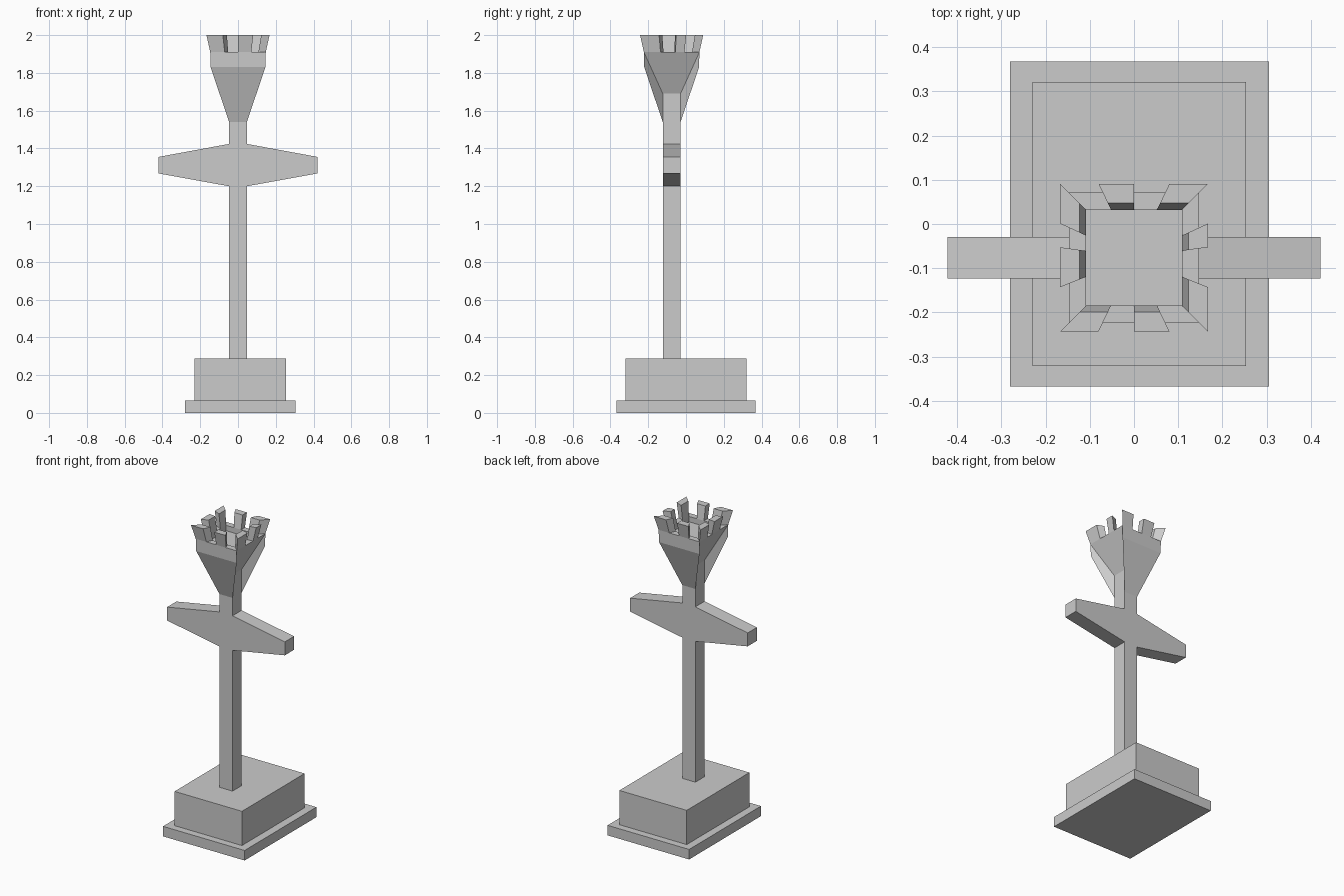
import bpy, bmesh
from mathutils import Vector

if "Cube" in bpy.data.objects:
    bpy.data.objects.remove(bpy.data.objects["Cube"])

CY = -0.076   # post and head axis sits forward of the plinth centre


def make(name, verts, faces):
    mesh = bpy.data.meshes.new(name)
    bm = bmesh.new()
    vs = [bm.verts.new(v) for v in verts]
    for f in faces:
        bm.faces.new([vs[i] for i in f])
    bmesh.ops.recalc_face_normals(bm, faces=bm.faces)
    bm.to_mesh(mesh)
    bm.free()
    ob = bpy.data.objects.new(name, mesh)
    bpy.context.collection.objects.link(ob)
    return ob


def extrude_y(name, profile, y0, y1):
    n = len(profile)
    verts = [(x, y, z) for y in (y0, y1) for x, z in profile]
    faces = [list(range(n)), list(range(n, 2 * n))]
    faces += [[i, (i + 1) % n, (i + 1) % n + n, i + n] for i in range(n)]
    return make(name, verts, faces)


def box(name, x0, x1, y0, y1, z0, z1):
    return extrude_y(name, [(x0, z0), (x1, z0), (x1, z1), (x0, z1)], y0, y1)


def side_point(k, r, f, z):
    # point on side k (front, right, back, left) of a square of half-size r
    x, y = f * r, -r
    for _ in range(k):
        x, y = -y, x
    return Vector((x, y + CY, z))


# stepped base
box("base_slab", -0.28, 0.305, -0.368, 0.368, 0, 0.065)
box("base_block", -0.23, 0.253, -0.321, 0.321, 0.065, 0.287)

# post with tapered cross arms, one outline
P = 0.047
half = [(P, 0.287), (P, 1.2), (0.422, 1.268), (0.422, 1.355), (P, 1.424), (P, 1.69)]
outline = half + [(-x, z) for x, z in reversed(half)]
extrude_y("post_and_arms", outline, CY - P, CY + P)

# flared head: front and back panels start lower than the side panels
levels = [(P, 1.54), (0.145, 1.83), (0.147, 1.91), (P, 1.69), (0.108, 1.91), (0.108, 1.875)]
verts = [side_point(k, r, -1, z) for r, z in levels for k in range(4)]
A, B, C, D, E, F = (range(i * 4, i * 4 + 4) for i in range(6))
faces = [list(F)]
for k in range(4):
    n = (k + 1) % 4
    if k % 2 == 0:
        faces += [(A[k], A[n], B[n], B[k]), (B[k], B[n], C[n], C[k])]
    else:
        faces.append((D[k], D[n], C[n], C[k]))
    faces += [(A[k], B[k], C[k], D[k]),          # mitred edge of the low panels
              (C[k], C[n], E[n], E[k]),          # rim
              (E[k], E[n], F[n], F[k])]          # inner wall
make("flared_head", verts, faces)

# leaning crenel teeth, two per side
spans = [[(-1, -0.48), (0, 0.48)], [(-1, -0.4), (0.14, 0.46)],
         [(-1, -0.48), (0, 0.48)], [(-1, -0.46), (-0.14, 0.4)]]
for k, side in enumerate(spans):
    for j, (f0, f1) in enumerate(side):
        v = [side_point(k, r, f, z)
             for z, ro, ri in ((1.91, 0.147, 0.108), (2.0, 0.167, 0.123))
             for r, f in ((ro, f0), (ro, f1), (ri, f1), (ri, f0))]
        make(f"crown_tooth_{k}_{j}", v,
             [(0, 1, 2, 3), (4, 5, 6, 7)] +
             [(i, (i + 1) % 4, (i + 1) % 4 + 4, i + 4) for i in range(4)])
